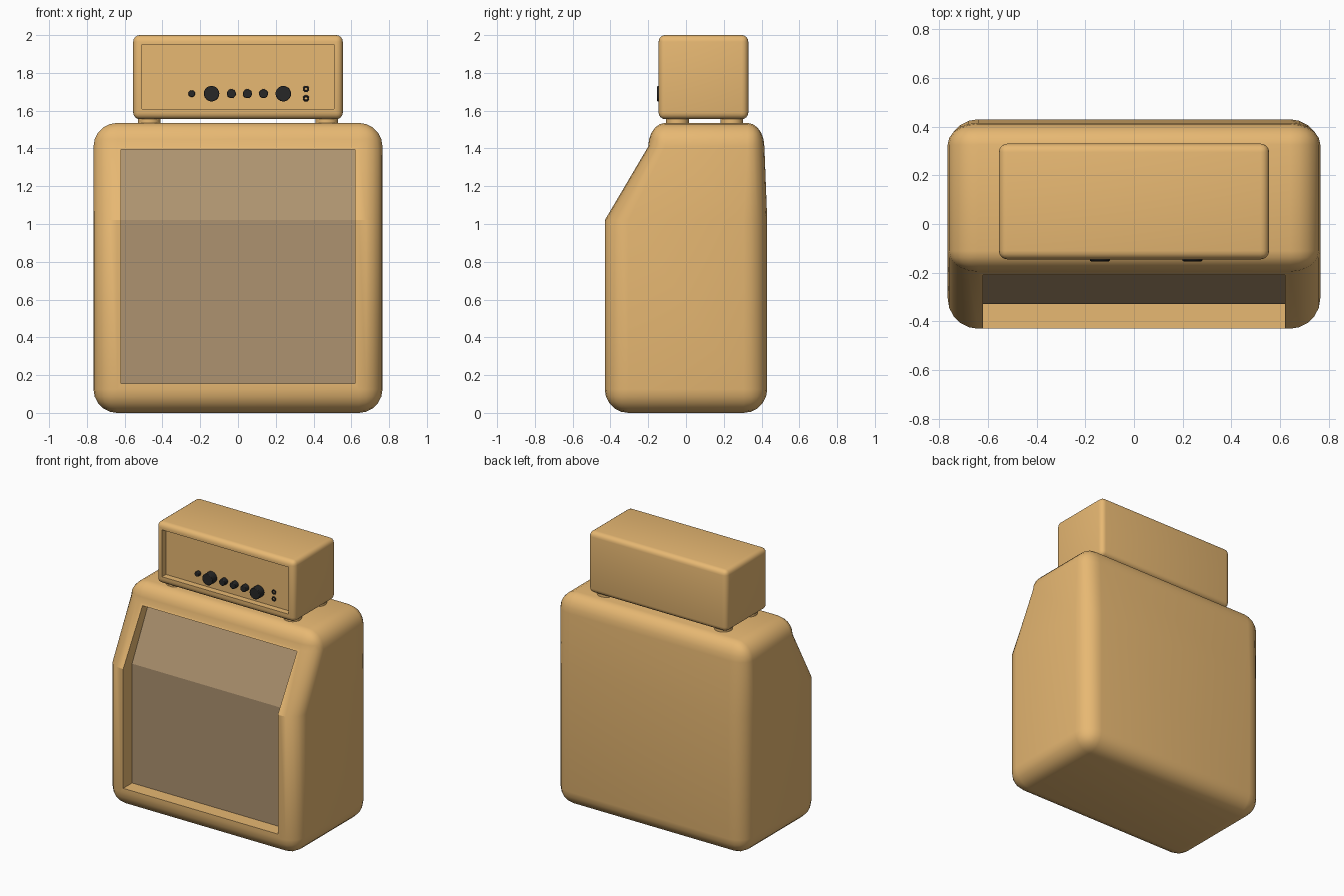
import bpy, bmesh, math
from mathutils import Vector

if "Cube" in bpy.data.objects:
    bpy.data.objects.remove(bpy.data.objects["Cube"])

def material(name, rgb):
    m = bpy.data.materials.new(name)
    m.diffuse_color = (*rgb, 1)
    m.use_nodes = True
    m.node_tree.nodes["Principled BSDF"].inputs["Base Color"].default_value = m.diffuse_color
    return m

ORANGE = material("orange_vinyl", (0.80, 0.48, 0.17))
CLOTH = material("grille_cloth", (0.42, 0.29, 0.16))
BLACK = material("black_plastic", (0.02, 0.02, 0.02))
BEND, SHOULDER = 1.02, 1.41

def lean(v):
    # narrow the cabinet's depth above the bend so the front slopes back
    t = min(max((v.z - BEND) / (SHOULDER - BEND), 0), 1)
    v.y = 0.1075 * t + v.y * (1 - 0.285 * t)

def box(name, lo, hi, mat, bevel=0, segments=5, slanted=False):
    lo, hi = Vector(lo), Vector(hi)
    bm = bmesh.new()
    bmesh.ops.create_cube(bm, size=1)
    for v in bm.verts:
        v.co = Vector([(lo[i] + hi[i]) / 2 + v.co[i] * (hi[i] - lo[i]) for i in range(3)])
    if bevel:
        bmesh.ops.bevel(bm, geom=bm.edges[:], offset=bevel, segments=segments,
                        profile=0.5, affect='EDGES')
    if slanted:
        bmesh.ops.bisect_plane(bm, geom=bm.verts[:] + bm.edges[:] + bm.faces[:],
                               plane_co=(0, 0, BEND), plane_no=(0, 0, 1), dist=1e-5)
        for v in bm.verts:
            lean(v.co)
    me = bpy.data.meshes.new(name)
    bm.to_mesh(me)
    bm.free()
    ob = bpy.data.objects.new(name, me)
    bpy.context.collection.objects.link(ob)
    me.materials.append(mat)
    return ob

def activate(ob):
    bpy.ops.object.select_all(action='DESELECT')
    ob.select_set(True)
    bpy.context.view_layer.objects.active = ob

def smooth(ob):
    activate(ob)
    bpy.ops.object.shade_smooth_by_angle(angle=math.radians(30))

def carve(ob, cutter):
    activate(ob)
    mod = ob.modifiers.new("recess", 'BOOLEAN')
    mod.operation, mod.solver, mod.object = 'DIFFERENCE', 'EXACT', cutter
    bpy.ops.object.modifier_apply(modifier=mod.name)
    bpy.data.objects.remove(cutter)
    smooth(ob)

def disc(name, loc, r, depth, mat, facing_front=False, bevel=0.004):
    bpy.ops.mesh.primitive_cylinder_add(vertices=32, radius=r, depth=depth, location=loc,
                                        rotation=(math.pi / 2 if facing_front else 0, 0, 0))
    ob = bpy.context.object
    ob.name = name
    ob.data.materials.append(mat)
    mod = ob.modifiers.new("soft_edge", 'BEVEL')
    mod.width, mod.segments = bevel, 2
    smooth(ob)
    return ob

# speaker cabinet with a recessed, leaning front
cabinet = box("speaker_cabinet", (-0.765, -0.43, 0), (0.765, 0.43, 1.535), ORANGE,
              bevel=0.125, slanted=True)
carve(cabinet, box("grille_cutter", (-0.62, -0.7, 0.155), (0.62, -0.325, 1.395),
                   ORANGE, slanted=True))
box("speaker_grille", (-0.62, -0.328, 0.155), (0.62, -0.30, 1.395), CLOTH, slanted=True)

# amplifier head with a recessed control panel
head = box("amplifier_head", (-0.555, -0.145, 1.555), (0.555, 0.33, 2.0), ORANGE,
           bevel=0.035, segments=4)
carve(head, box("panel_cutter", (-0.508, -0.3, 1.61), (0.508, -0.10, 1.95), ORANGE))

# feet under the head
for x in (-0.47, 0.47):
    for y in (-0.045, 0.242):
        disc("head_foot", (x, y, 1.546), 0.06, 0.032, ORANGE)

# control knobs: x, radius, front position
for x, r, y in ((-0.245, 0.018, -0.125), (-0.14, 0.041, -0.153), (-0.035, 0.024, -0.135),
                (0.05, 0.024, -0.135), (0.135, 0.024, -0.135), (0.24, 0.041, -0.153)):
    disc("control_knob", (x, (y - 0.095) / 2, 1.69), r, -0.095 - y, BLACK, True)

# input jacks
for z in (1.715, 1.665):
    bpy.ops.mesh.primitive_torus_add(location=(0.36, -0.103, z), rotation=(math.pi / 2, 0, 0),
                                     major_radius=0.012, minor_radius=0.005,
                                     major_segments=24, minor_segments=8)
    ring = bpy.context.object
    ring.name = "input_jack"
    ring.data.materials.append(BLACK)
    smooth(ring)
